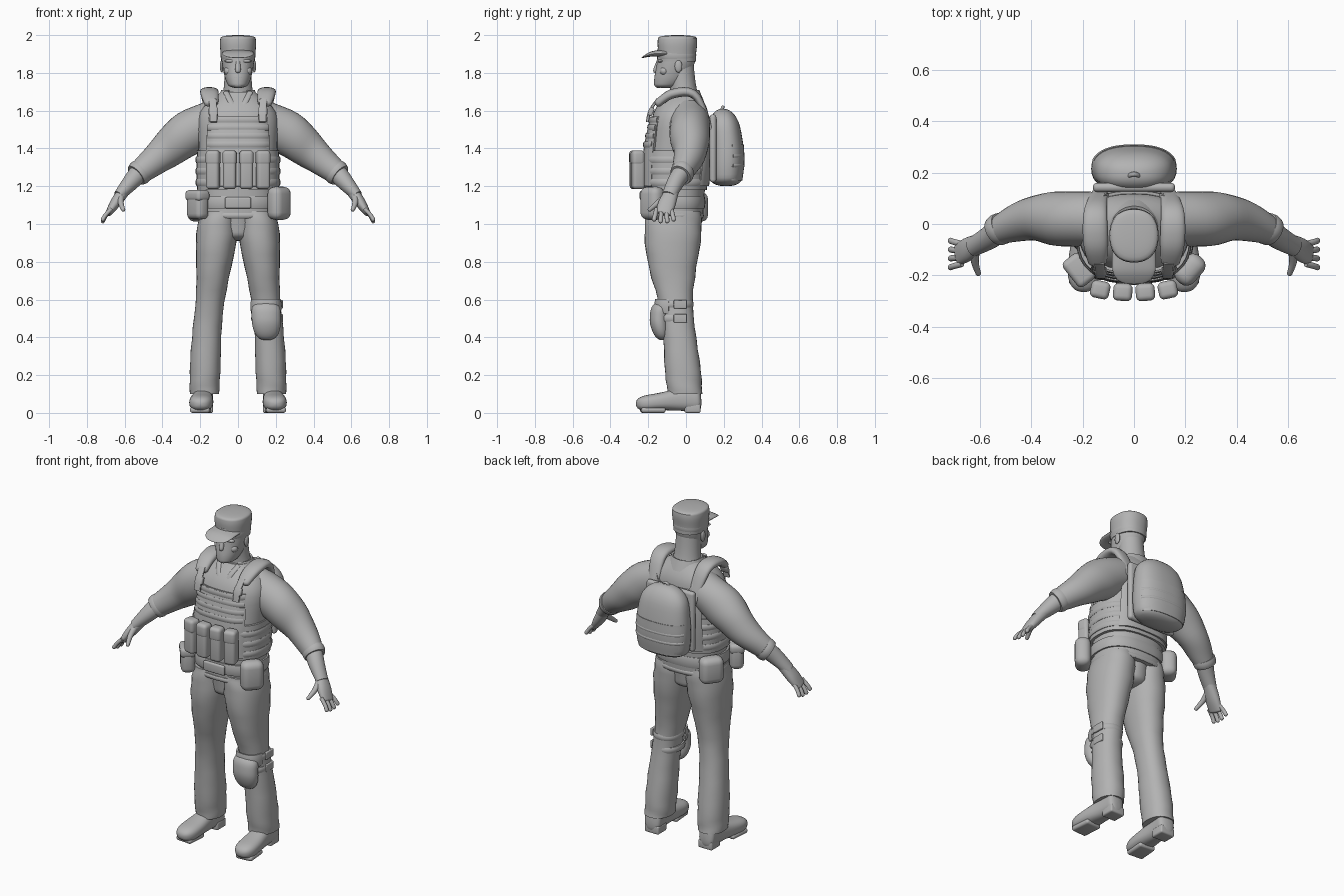
import bpy, bmesh, math
from mathutils import Vector, Matrix, Euler

cube = bpy.data.objects.get("Cube")
if cube:
    bpy.data.objects.remove(cube, do_unlink=True)

X, Y, Z = Vector((1, 0, 0)), Vector((0, 1, 0)), Vector((0, 0, 1))
FRONT, BACK = -90, 90
SIDES = (1, -1)

grey = bpy.data.materials.new("plain grey")
grey.use_nodes = True
grey.diffuse_color = (.45, .45, .45, 1)
grey.node_tree.nodes["Principled BSDF"].inputs["Base Color"].default_value = grey.diffuse_color


def finish(name, bm):
    bmesh.ops.recalc_face_normals(bm, faces=bm.faces)
    mesh = bpy.data.meshes.new(name)
    bm.to_mesh(mesh)
    bm.free()
    mesh.materials.append(grey)
    mesh.shade_smooth()
    mesh.set_sharp_from_angle(angle=math.radians(40))
    bpy.context.collection.objects.link(bpy.data.objects.new(name, mesh))


def sample(values, t):
    """Smooth curve through evenly spaced numbers or vectors; a lone number stays constant."""
    if not isinstance(values, (tuple, list)):
        return values
    last = len(values) - 1
    i = min(int(t * last), last - 1)
    t = t * last - i
    before, start, end, after = (values[max(0, min(last, i + k))] for k in (-1, 0, 1, 2))
    bend = 2 * before - 5 * start + 4 * end - after
    twist = 3 * (start - end) + after - before
    return start + (end - before + (bend + twist * t) * t) * (t / 2)


def power(value, squareness):
    return math.copysign(abs(value) ** (2 / squareness), value)


def dome(distance, length):
    """Rounds off an end over the given share of the path."""
    if distance >= length:
        return 1
    return max(.05, math.sqrt(1 - (1 - distance / length) ** 2))


def tube(name, path, width, depth, across=Y, level=False, square=2, arc=None, thick=.01,
         round_start=0, round_end=0, ripple=0, side=1, around=32, rings=24):
    """Skin a path with superellipse rings; level keeps rings flat, arc leaves an open shell."""
    points = [Vector(p) for p in path]
    if arc:
        middle, half = arc
        angles = [math.radians(middle - half + 2 * half * k / around) for k in range(around + 1)]
    else:
        angles = [math.tau * k / around for k in range(around)]
    bm = bmesh.new()
    loops = []
    for i in range(rings + 1):
        t = (1 - math.cos(math.pi * i / rings)) / 2
        centre = sample(points, t)
        ahead = sample(points, min(1, t + .01)) - sample(points, max(0, t - .01))
        normal = Z if level else ahead.normalized()
        b = (across - normal * across.dot(normal)).normalized()
        a = b.cross(normal)
        scale = dome(t, round_start) * dome(1 - t, round_end)
        loop = []
        for angle in angles:
            size = scale * (1 + ripple * math.sin(60 * centre.z + 2 * angle))
            spot = centre + a * (size * sample(width, t) * power(math.cos(angle), square))
            spot += b * (size * sample(depth, t) * power(math.sin(angle), square))
            spot.x *= side
            loop.append(bm.verts.new(spot))
        loops.append(loop)
    count = len(angles)
    for low, high in zip(loops, loops[1:]):
        for k in range(count - 1 if arc else count):
            j = (k + 1) % count
            bm.faces.new((low[k], low[j], high[j], high[k]))
    if arc:
        bmesh.ops.recalc_face_normals(bm, faces=bm.faces)
        bmesh.ops.solidify(bm, geom=bm.faces[:], thickness=thick)
    else:
        bm.faces.new(loops[0])
        bm.faces.new(loops[-1])
    finish(name, bm)


def band(name, centre, width, depth, height, square=2.5, arc=None):
    """Level strap around a body part, its edges slightly softened."""
    middle, half = Vector(centre), Z * height / 2
    girth = [[size - .004, size, size, size - .004] for size in (width, depth)]
    tube(name, [middle - half, middle + half], *girth, level=True, square=square, arc=arc, rings=6)


def block(name, centre, size, turn=0, tilt=0, bevel=.01):
    bm = bmesh.new()
    bmesh.ops.create_cube(bm, size=1, matrix=Matrix.Diagonal((*size, 1)))
    bmesh.ops.bevel(bm, geom=bm.edges[:], offset=bevel, segments=4, profile=.5, affect='EDGES')
    bm.transform(Matrix.Translation(centre) @ Euler((tilt, 0, turn)).to_matrix().to_4x4())
    finish(name, bm)


def ball(name, centre, size):
    bm = bmesh.new()
    bmesh.ops.create_uvsphere(bm, u_segments=16, v_segments=10, radius=1)
    bm.transform(Matrix.Translation(centre) @ Matrix.Diagonal((*size, 1)))
    finish(name, bm)


# Head, neck and face
tube("neck", [(0, 0, 1.6), (0, -.03, 1.85)], width=(.1, .075, .07), depth=(.09, .07, .07), level=True)
tube("head", [(0, -.11, 1.72), (0, -.08, 1.77), (0, -.055, 1.85), (0, -.05, 1.93)],
     width=(.045, .068, .084, .085), depth=(.058, .088, .1, .1), level=True, square=2.1, round_start=.15)
tube("nose", [(0, -.145, 1.87), (0, -.165, 1.8)], width=(.008, .015), depth=(.01, .017),
     across=X, round_end=.4, around=16)
ball("upper_lip", (0, -.157, 1.777), (.028, .01, .006))
ball("lower_lip", (0, -.157, 1.766), (.024, .01, .006))
ball("chin", (0, -.145, 1.74), (.032, .024, .02))
for side in SIDES:
    ball("brow", (side * .036, -.135, 1.863), (.035, .015, .01))
    ball("eye", (side * .036, -.134, 1.843), (.016, .01, .008))
    ball("cheek", (side * .045, -.115, 1.81), (.03, .025, .025))
    ball("ear", (side * .086, -.04, 1.835), (.01, .02, .033))

# Cap
tube("cap", [(0, -.047, 1.86), (0, -.045, 2)], width=(.088, .092, .096, .09), depth=(.1, .1, .105, .1),
     level=True, square=2.3, round_end=.15)
band("cap_band", (0, -.048, 1.895), width=.092, depth=.102, height=.05, square=2.3)
tube("cap_visor", [(0, -.1, 1.905), (0, -.18, 1.9), (0, -.235, 1.88)], width=(.022, .014, .006), depth=.085,
     across=X, round_end=.6)

# Shirt and trouser seat
tube("shirt", [(0, -.06, 1.03), (0, -.05, 1.36), (0, -.015, 1.7)], width=(.2, .2, .2, .21, .205, .09),
     depth=(.15, .155, .16, .155, .145, .08), level=True, square=2.4)
tube("collar", [(0, -.01, 1.65), (0, -.01, 1.71)], width=(.115, .088), depth=(.105, .08),
     level=True, arc=(BACK, 145))
tube("trouser_seat", [(0, -.065, .91), (0, -.065, 1.08)], width=.11, depth=(.115, .14),
     level=True, round_start=.3)

for side in SIDES:
    tube("lapel", [(.065, -.085, 1.7), (.04, -.13, 1.65), (.005, -.17, 1.57)], width=.006, depth=.015,
         across=X, side=side, around=12)

    # Sleeves, forearms and hands
    tube("sleeve", [(.1, .02, 1.57), (.27, .02, 1.475), (.4, .02, 1.37), (.53, -.025, 1.265)],
         width=(.1, .117, .09, .06), depth=(.1, .108, .085, .056), ripple=.012, side=side)
    tube("cuff", [(.51, -.012, 1.282), (.54, -.03, 1.257)], width=(.066, .068, .061), depth=(.06, .063, .058), side=side, rings=6)
    tube("forearm", [(.5, 0, 1.3), (.56, -.05, 1.23), (.63, -.09, 1.15)], width=(.055, .046, .03),
         depth=(.05, .046, .038), side=side)
    tube("palm", [(.6, -.07, 1.18), (.65, -.1, 1.11), (.69, -.12, 1.05)], width=(.032, .028, .015),
         depth=(.034, .046, .042), side=side, square=2.2, round_end=.1)
    for finger in range(4):
        spread = finger - 1.5
        root = Vector((.67, -.117 - .026 * spread, 1.08))
        tip = Vector((.72, -.117 - .036 * spread, 1 + .01 * abs(spread)))
        tube("finger", [root, (root + tip) / 2 + X * .006, tip], width=.011, depth=.012,
             side=side, around=12, round_end=.2)
    tube("thumb", [(.62, -.1, 1.15), (.62, -.15, 1.11), (.605, -.2, 1.07)], width=(.02, .015, .01),
         depth=(.02, .015, .01), across=X, side=side, around=12, round_end=.1)

    # Trousers and boots
    tube("trouser_leg", [(.1, -.065, 1.07), (.13, -.07, .75), (.165, -.035, .42), (.178, -.005, .1)],
         width=(.1, .109, .09, .076, .077, .081, .077), depth=(.145, .15, .122, .09, .086, .095, .092),
         level=True, side=side, square=2.2, ripple=.02)
    tube("boot", [(.18, .08, .08), (.19, -.09, .065), (.2, -.265, .045)], width=(.075, .06, .045, .042),
         depth=(.05, .052, .063, .058), across=X, side=side, square=2.5, round_start=.1, round_end=.25)
    block("boot_heel", (side * .18, .035, .025), (.095, .085, .05))
    block("boot_sole", (side * .198, -.175, .015), (.105, .13, .03), turn=side * .08, bevel=.014)

    # Shoulder straps
    tube("strap", [(.13, -.205, 1.54), (.13, -.19, 1.6), (.135, -.15, 1.66)], width=.008, depth=.02,
         across=X, side=side, square=4)
    block("strap_buckle", (side * .13, -.185, 1.595), (.05, .025, .045), tilt=-.4, bevel=.008)
    tube("shoulder_pad", [(.14, -.16, 1.63), (.15, -.07, 1.69), (.15, .05, 1.68), (.13, .135, 1.5)],
         width=(.02, .025, .022, .01), depth=(.035, .048, .045, .028), across=X, side=side, square=2.4, round_start=.08)

# Plate vest
band("vest_wrap", (0, -.055, 1.285), width=.22, depth=.17, height=.21)
for facing, name in ((FRONT, "front_plate"), (BACK, "back_plate")):
    nudge = Y * .01 * (facing == BACK)
    ends = [Vector(p) + nudge for p in ((0, -.06, 1.2), (0, -.035, 1.57))]
    tube(name, ends, width=(.2, .2, .183), depth=(.172, .178, .152), level=True, square=3, arc=(facing, 52), thick=.03)
for row in range(3):
    band("vest_webbing", (0, -.055, 1.22 + .06 * row), width=.225, depth=.174, height=.035)
    band("chest_webbing", (0, .003 * row - .045, 1.42 + .045 * row), width=.2, depth=.182 - .008 * row,
         height=.032, square=3, arc=(FRONT, 48))
band("chest_flap", (0, -.036, 1.55), width=.188, depth=.161, height=.035, square=3, arc=(FRONT, 50))

# Magazine pouches, fanned around the chest
for slot in range(4):
    x = .088 * (slot - 1.5)
    y = .6 * x * x - .265
    block("magazine_pouch", (x, y, 1.285), (.07, .066, .2), turn=1.6 * x, bevel=.018)
    block("magazine_flap", (x, y - .002, 1.35), (.075, .068, .08), turn=1.6 * x, bevel=.02)

# Belt and hip pouches
band("belt", (0, -.061, 1.115), width=.213, depth=.163, height=.065)
band("shirt_hem", (0, -.062, 1.045), width=.206, depth=.156, height=.025)
block("belt_buckle", (0, -.228, 1.112), (.14, .02, .06))
block("left_pouch", (.218, -.178, 1.11), (.13, .09, .175), turn=.85, bevel=.038)
block("right_pouch", (-.214, -.178, 1.1), (.12, .08, .15), turn=-.9, bevel=.03)
block("right_pouch_lid", (-.215, -.18, 1.15), (.125, .085, .06), turn=-.9, bevel=.022)
block("rear_pouch", (-.205, .05, 1.09), (.135, .09, .155), turn=-2.2, bevel=.036)

# Knee pad on the left leg
tube("knee_pad", [(.153, -.125, .385), (.15, -.142, .49), (.147, -.13, .59)], width=.077, depth=.05,
     level=True, square=2.1, round_start=.5, round_end=.3)
band("knee_pad_base", (.148, -.067, .565), width=.083, depth=.1, height=.075, arc=(FRONT, 80))
for z in (.5, .575):
    band("knee_strap", (.152, -.055, z), width=.082, depth=.095, height=.034, square=2.2)
    block("knee_strap_clip", (.231, -.03, z), (.014, .07, .045), bevel=.005)

# Backpack
block("pack_back_panel", (0, .143, 1.4), (.32, .035, .36), bevel=.016)
tube("backpack", [(0, .212, 1.2), (0, .215, 1.4), (0, .195, 1.61)], width=(.15, .167, .155, .12),
     depth=(.08, .092, .085, .065), level=True, square=2.4, round_start=.14, round_end=.25)
tube("pack_pocket", [(0, .214, 1.23), (0, .216, 1.42)], width=(.152, .167, .162), depth=(.084, .094, .09),
     level=True, square=2.4, arc=(BACK, 75))
for row in range(2):
    band("pack_webbing", (0, .215, 1.31 + .05 * row), width=.169, depth=.095, height=.02, square=2.4, arc=(BACK, 72))
tube("pack_handle", [(-.035, .18, 1.58), (0, .195, 1.62), (.035, .18, 1.58)], width=.007, depth=.009, around=12)
